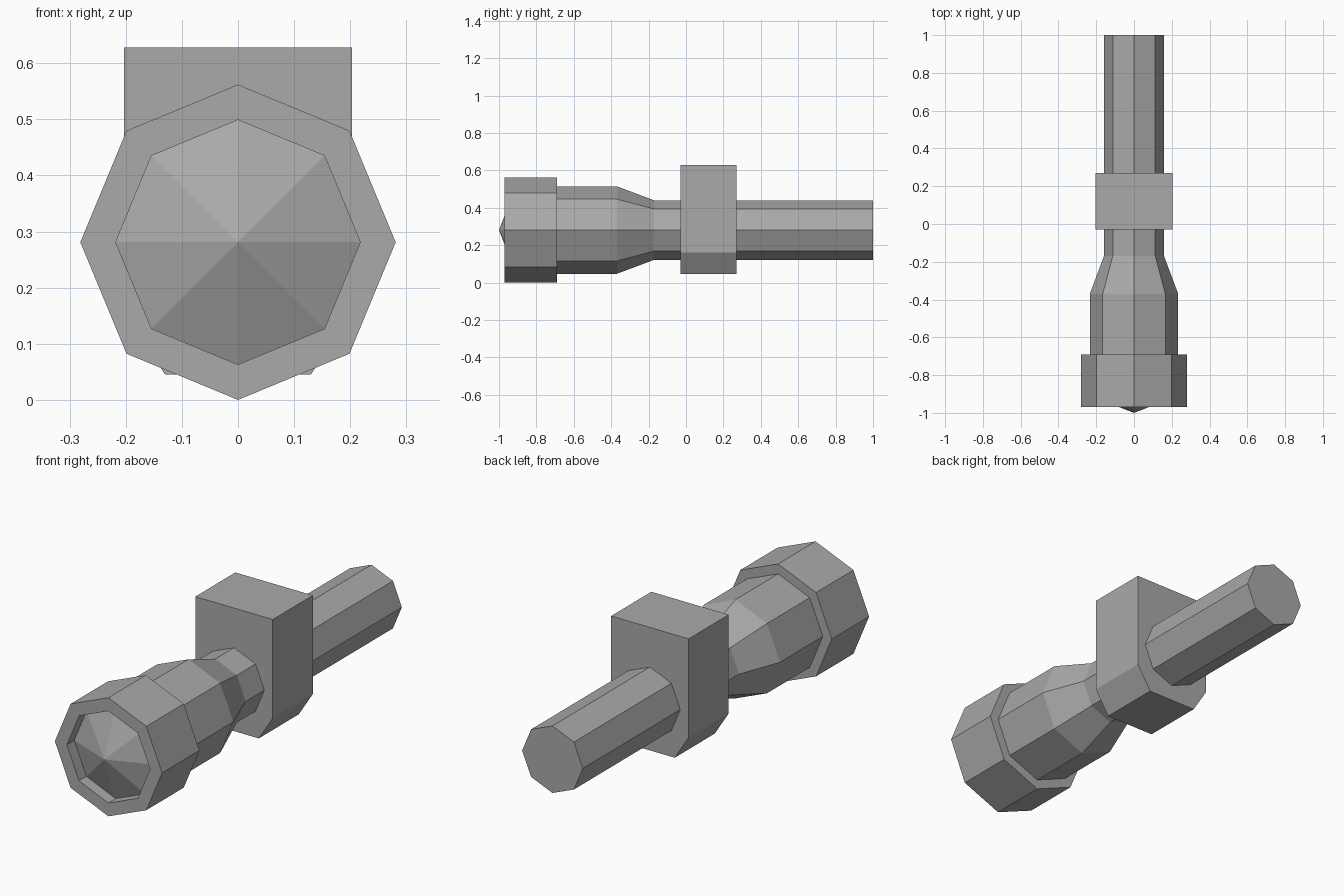
import bpy, bmesh, math
from mathutils import Vector

cube = bpy.data.objects.get("Cube")
if cube:
    bpy.data.objects.remove(cube, do_unlink=True)

AXIS_Z = 0.281
SIDES = 8

grey = bpy.data.materials.new("plain grey")
grey.use_nodes = True
GREY = (0.40, 0.40, 0.40, 1)
grey.diffuse_color = GREY
grey.node_tree.nodes["Principled BSDF"].inputs["Base Color"].default_value = GREY


def finish(name, bm):
    bmesh.ops.recalc_face_normals(bm, faces=bm.faces)
    mesh = bpy.data.meshes.new(name)
    bm.to_mesh(mesh)
    bm.free()
    mesh.materials.append(grey)
    obj = bpy.data.objects.new(name, mesh)
    bpy.context.collection.objects.link(obj)
    return obj


def lathe(name, profile):
    """Octagonal solid along y from (y, radius) pairs; flat ends are capped."""
    bm = bmesh.new()
    rings = []
    for y, r in profile:
        count = SIDES if r > 0 else 1
        angles = [math.tau * i / SIDES for i in range(count)]
        rings.append([bm.verts.new((r * math.cos(a), y, AXIS_Z + r * math.sin(a)))
                      for a in angles])
    for a, b in zip(rings, rings[1:]):
        for i in range(SIDES):
            j = (i + 1) % SIDES
            if len(a) == 1:
                bm.faces.new((a[0], b[i], b[j]))
            else:
                bm.faces.new((a[i], a[j], b[j], b[i]))
    for ring in (rings[0], rings[-1]):
        if len(ring) > 1:
            bm.faces.new(ring)
    return finish(name, bm)


# Head: pointed face set inside a raised rim
lathe("head", [(-1, 0), (-0.915, 0.218), (-0.97, 0.218), (-0.97, 0.281), (-0.69, 0.281)])

# Barrel narrowing into the long rear shaft
lathe("barrel_and_shaft", [(-0.69, 0.234), (-0.37, 0.234), (-0.17, 0.159), (1, 0.159)])

# Mounting block with chamfered lower corners
half = [(0.13, 0.045), (0.203, 0.16), (0.203, 0.628)]
outline = half + [(-x, z) for x, z in reversed(half)]
bm = bmesh.new()
face = bm.faces.new([bm.verts.new((x, -0.03, z)) for x, z in outline])
extruded = bmesh.ops.extrude_face_region(bm, geom=[face], use_keep_orig=True)
bmesh.ops.translate(bm, vec=Vector((0, 0.3, 0)),
                    verts=[v for v in extruded["geom"] if isinstance(v, bmesh.types.BMVert)])
finish("mounting_block", bm)
